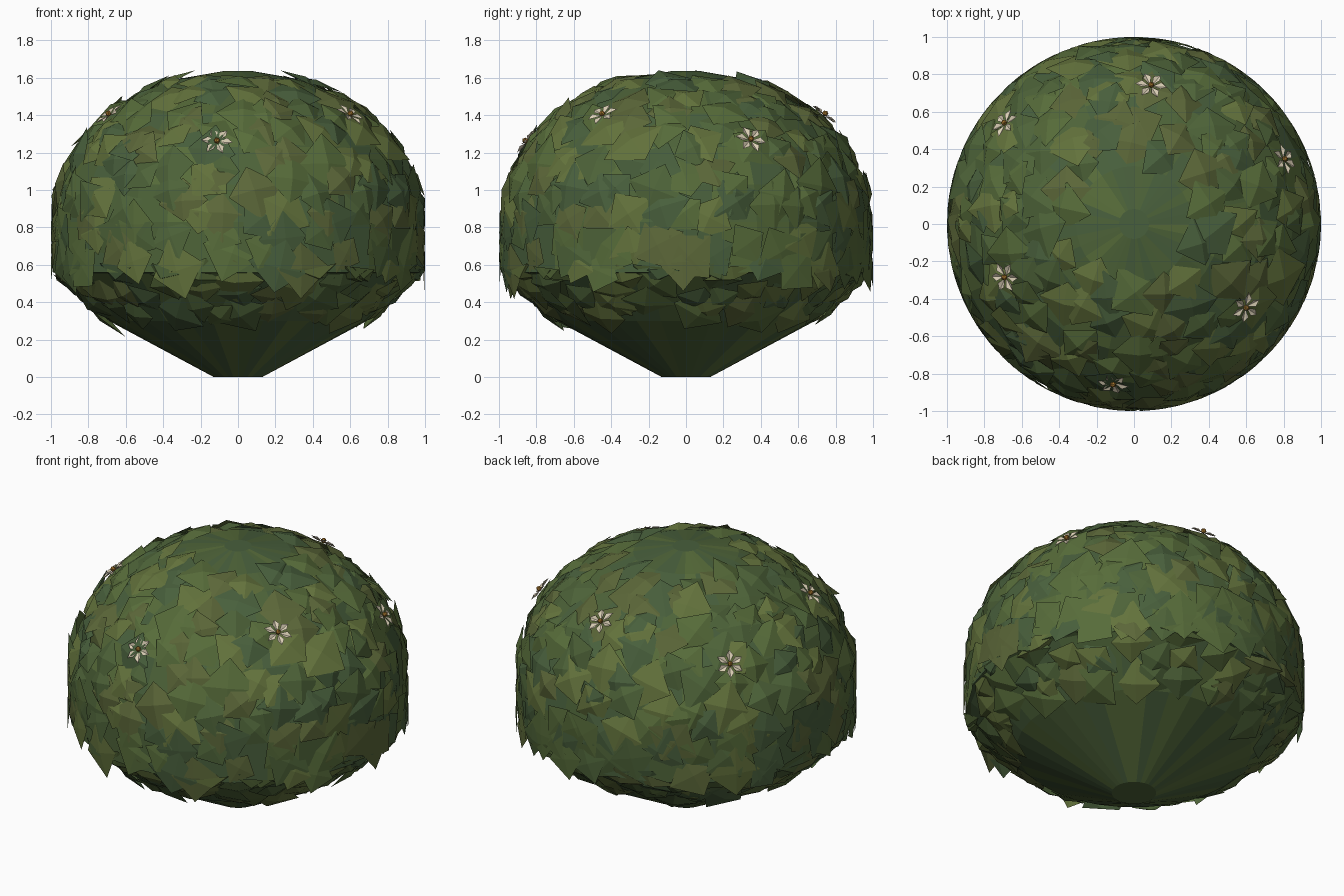
import bpy, bmesh, random
from math import pi, sin, cos, hypot
from mathutils import Vector, Matrix

if "Cube" in bpy.data.objects:
    bpy.data.objects.remove(bpy.data.objects["Cube"])

random.seed(7)


def material(name, rgb):
    m = bpy.data.materials.new(name)
    m.diffuse_color = (*rgb, 1)
    m.use_nodes = True
    m.node_tree.nodes["Principled BSDF"].inputs["Base Color"].default_value = m.diffuse_color
    return m


greens = [material(f"green_{i}", c) for i, c in enumerate([
    (0.125, 0.170, 0.045), (0.095, 0.150, 0.042), (0.075, 0.125, 0.040),
    (0.105, 0.135, 0.040), (0.065, 0.115, 0.045)])]
cream = material("petal_cream", (0.70, 0.62, 0.46))
amber = material("flower_amber", (0.42, 0.20, 0.03))


def finish(bm, name, mats):
    me = bpy.data.meshes.new(name)
    bm.to_mesh(me)
    bm.free()
    for m in mats:
        me.materials.append(m)
    ob = bpy.data.objects.new(name, me)
    bpy.context.collection.objects.link(ob)
    return ob


def frame(origin, normal, twist):
    """Matrix whose local z is the given normal."""
    rot = normal.to_track_quat('Z', 'Y').to_matrix().to_4x4()
    return Matrix.Translation(origin) @ rot @ Matrix.Rotation(twist, 4, 'Z')


# Core: lathe of the bush profile (radius, height)
profile = [(0.13, 0), (0.69, 0.30), (0.96, 0.55), (0.99, 0.56), (0.99, 0.83),
           (0.95, 1.03), (0.85, 1.23), (0.68, 1.41), (0.46, 1.54),
           (0.31, 1.595), (0.08, 1.635)]
SEG = 32
bm = bmesh.new()
rings = [[bm.verts.new((r * cos(2 * pi * i / SEG), r * sin(2 * pi * i / SEG), z))
          for i in range(SEG)] for r, z in profile]
for a, b in zip(rings, rings[1:]):
    for i in range(SEG):
        j = (i + 1) % SEG
        f = bm.faces.new((a[i], a[j], b[j], b[i]))
        f.material_index = random.choice((1, 2, 2, 4, 4))
bm.faces.new(rings[0][::-1]).material_index = 2
bm.faces.new(rings[-1]).material_index = 4
finish(bm, "bush_core", greens)

# Leaves: shallow four-sided pyramids in jittered rows over the core
path = profile[1:-1]
lengths = [hypot(b[0] - a[0], b[1] - a[1]) for a, b in zip(path, path[1:])]


def surface(s, ang):
    """Point and outward normal at arc length s along the leafy profile."""
    k = 0
    while k < len(lengths) - 1 and s > lengths[k]:
        s -= lengths[k]
        k += 1
    (r0, z0), (r1, z1) = path[k], path[k + 1]
    t = min(s / lengths[k], 1)
    r, z = r0 + (r1 - r0) * t, z0 + (z1 - z0) * t
    n = Vector(((z1 - z0) * cos(ang), (z1 - z0) * sin(ang), r0 - r1)).normalized()
    return Vector((r * cos(ang), r * sin(ang), z)), n


bm = bmesh.new()
STEP, total = 0.155, sum(lengths)
s = 0.09
while s < total - 0.04:
    r = surface(s, 0)[0].x
    count = int(2 * pi * r / STEP)
    for i in range(count):
        ang = 2 * pi * (i + random.uniform(-0.5, 0.5)) / count
        p, n = surface(max(0.04, s + random.uniform(-0.07, 0.07)), ang)
        tilt = Vector([random.uniform(-0.16, 0.16) for _ in range(3)])
        mat = frame(p + n * 0.012, (n + tilt).normalized(), random.uniform(0, 2 * pi))
        size = random.uniform(0.11, 0.16)
        pts = [Vector((size * random.uniform(0.85, 1.15) * cos(pi / 2 * q),
                       size * random.uniform(0.85, 1.15) * sin(pi / 2 * q), -0.008))
               for q in range(4)] + [Vector((0, 0, 0.022))]
        verts = []
        for q in pts:
            w = mat @ q
            rad = hypot(w.x, w.y)
            if rad > 1:  # trimmed to a round outline
                w.x, w.y = w.x / rad, w.y / rad
            w.z = min(w.z, 1.64)
            verts.append(bm.verts.new(w))
        tone = random.randrange(5)
        for q in range(4):
            f = bm.faces.new((verts[q], verts[(q + 1) % 4], verts[4]))
            f.material_index = tone
    s += STEP
finish(bm, "leaves", greens)

# Flowers: six folded petals around an amber centre
spots = [(0.09, 0.73, 1.39), (-0.68, 0.53, 1.25), (0.79, 0.34, 1.26),
         (-0.68, -0.28, 1.39), (0.59, -0.44, 1.39), (-0.11, -0.84, 1.25)]
for k, spot in enumerate(spots):
    p = Vector(spot)
    n = Vector((p.x, p.y, 0.62 if p.z < 1.3 else 0.95)).normalized()
    mat = frame(p + n * 0.012, n, k * 0.4)
    bm = bmesh.new()
    for i in range(6):
        turn = mat @ Matrix.Rotation(i * pi / 3, 4, 'Z')
        base, left, tip, right, mid = [bm.verts.new(turn @ Vector(q)) for q in (
            (0.008, 0, 0), (0.052, 0.022, 0.014), (0.086, 0, 0.006),
            (0.052, -0.022, 0.014), (0.052, 0, 0.002))]
        for tri in ((base, mid, left), (left, mid, tip),
                    (tip, mid, right), (right, mid, base)):
            bm.faces.new(tri)
    finish(bm, f"flower_petals_{k + 1}", [cream])
    bm = bmesh.new()
    bmesh.ops.create_icosphere(bm, subdivisions=1, radius=0.017,
                               matrix=mat @ Matrix.Translation((0, 0, 0.012)))
    finish(bm, f"flower_centre_{k + 1}", [amber])
